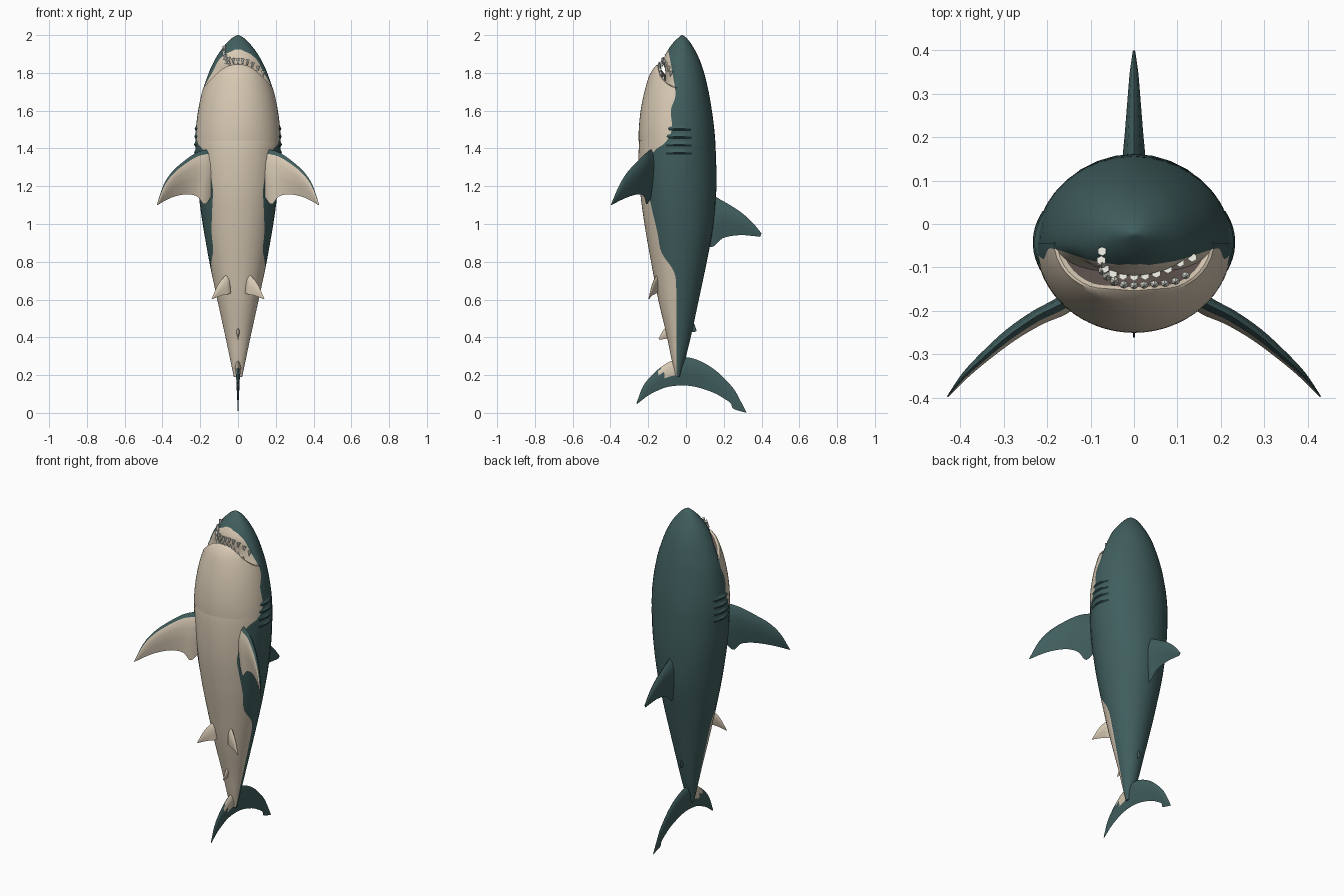
import bpy, bmesh, math
from mathutils import Vector, Matrix

if "Cube" in bpy.data.objects:
    bpy.data.objects.remove(bpy.data.objects["Cube"])


def material(name, rgb):
    m = bpy.data.materials.new(name)
    m.diffuse_color = (*rgb, 1)
    m.use_nodes = True
    m.node_tree.nodes["Principled BSDF"].inputs["Base Color"].default_value = m.diffuse_color
    return m


TEAL = material("dark teal skin", (0.052, 0.112, 0.112))
TAN = material("pale belly", (0.68, 0.58, 0.45))
DARK = material("gill shadow", (0.012, 0.03, 0.032))
WHITE = material("tooth white", (0.8, 0.8, 0.74))
MOUTH = material("mouth inside", (0.12, 0.09, 0.08))
MATS = [TEAL, TAN, DARK, WHITE, MOUTH]


def interp(rows, t):
    """Smooth interpolation through rows of (key, values...)."""
    n = len(rows)
    i = max([k for k in range(n - 1) if rows[k][0] <= t] or [0])
    a, b = rows[i], rows[i + 1]
    h = b[0] - a[0]
    u = min(max((t - a[0]) / h, 0), 1)

    def slope(k, c):
        p, q = rows[max(k - 1, 0)], rows[min(k + 1, n - 1)]
        return (q[c] - p[c]) / (q[0] - p[0])

    return [(2*u**3 - 3*u*u + 1) * a[c] + (3*u*u - 2*u**3) * b[c]
            + h * ((u**3 - 2*u*u + u) * slope(i, c) + (u**3 - u*u) * slope(i + 1, c))
            for c in range(1, len(a))]


def finish(bm, name, mirror=False, angle=40):
    bmesh.ops.recalc_face_normals(bm, faces=bm.faces)
    me = bpy.data.meshes.new(name)
    bm.to_mesh(me)
    bm.free()
    for m in MATS:
        me.materials.append(m)
    ob = bpy.data.objects.new(name, me)
    bpy.context.collection.objects.link(ob)
    if mirror:
        ob.modifiers.new("mirror", 'MIRROR')
    bpy.ops.object.select_all(action='DESELECT')
    ob.select_set(True)
    bpy.context.view_layer.objects.active = ob
    bpy.ops.object.shade_smooth_by_angle(angle=math.radians(angle))
    return ob


def grid(rows, color, name, closed=False, caps=False, **kw):
    """Skin a list of point rows; color(i, j, centre) gives the material index."""
    bm = bmesh.new()
    vs = [[bm.verts.new(p) for p in r] for r in rows]
    n = len(rows[0])
    for i in range(len(rows) - 1):
        for j in range(n if closed else n - 1):
            k = (j + 1) % n
            f = bm.faces.new((vs[i][j], vs[i][k], vs[i + 1][k], vs[i + 1][j]))
            f.material_index = color(i, j, f.calc_center_median())
    if caps:
        bm.faces.new(vs[0])
        bm.faces.new(vs[-1])
    return finish(bm, name, **kw)


# Body profile: z, half width, back y, front y
BODY = [(.19, .022, -.033, -.055), (.3, .045, 0, -.08), (.4, .066, .025, -.1),
        (.6, .11, .068, -.147), (.8, .152, .11, -.185), (1, .187, .147, -.22),
        (1.2, .213, .161, -.245), (1.4, .225, .157, -.25), (1.5, .222, .15, -.235),
        (1.6, .21, .137, -.18), (1.7, .189, .12, -.13), (1.8, .155, .096, -.108),
        (1.86, .128, .076, -.121), (1.9, .105, .058, -.107), (1.95, .067, .03, -.076),
        (1.985, .032, .003, -.042), (2, .004, -.018, -.024)]
MIDDLE = [(.19, -.044), (1.5, -.045), (1.8, -.04), (2, -.021)]
# Height of the colour border
BORDER = [(.19, -.05), (.3, -.05), (.7, -.053), (.76, -.07), (.85, -.13), (.95, -.15),
          (1.1, -.185), (1.2, -.2), (1.38, -.175), (1.43, -.11), (1.5, -.075), (1.6, -.08),
          (1.68, -.056), (1.8, -.072), (1.9, -.09), (1.93, -.098), (2, -.1)]
JAW = [(1.42, -.25), (1.5, -.25), (1.6, -.24), (1.7, -.22), (1.8, -.188), (1.85, -.15)]


def skin(z, a, jaw=False, scale=1.0, off=0.0):
    w, back, front = interp(BODY, z)
    mid = interp(MIDDLE, z)[0]
    if jaw:
        front = interp(JAW, z)[0]
        w += .001
    s = math.sin(a)
    d = back - mid if s > 0 else mid - front
    return Vector(((w * scale + off) * math.cos(a), mid + (d * scale + off) * s, z))


def border(z, jaw=False):
    front = interp(JAW if jaw else BODY, z)[-1]
    mid = interp(MIDDLE, z)[0]
    s = (interp(BORDER, z)[0] - mid) / (mid - front)
    return math.asin(max(-.985, min(s, -.02)))


def flip(p):
    return Vector((-p.x, p.y, p.z))


# Body, ring vertices follow the colour border
NB, NK = 9, 12
H = math.pi / 2
zs = [.19 + 1.71 * i / 68 for i in range(69)] + [1.915, 1.925, 1.94, 1.955, 1.97, 1.98, 1.988, 1.995, 2]
rings = []
for z in zs:
    ab = border(z)
    angs = [-H + (ab + H) * j / NB for j in range(NB)] + [ab + (H - ab) * j / NK for j in range(NK + 1)]
    half = [skin(z, a) for a in angs]
    rings.append(half + [flip(p) for p in half[-2:0:-1]])
N = len(rings[0])
grid(rings, lambda i, j, c: 1 if (j < NB or j >= N - NB) and c.z < 1.925 else 0,
     "body", closed=True, caps=True)


# Lower jaw and throat with an arched lip
def lip(a):
    return 1.84 - .12 * math.cos(a) ** 3


rows = []
steps = [(k / 16, 1, 0) for k in range(17)] + [(1, .96, .004), (1, .9, -.004), (1, .6, -.05)]
for t, sc, dz in steps:
    ab = border(1.44 + .28 * t, True)
    angs = [0, ab / 2] + [ab + (-H - ab) * j / 12 for j in range(13)]
    half = []
    for a in angs:
        p = skin(1.44 + t * (lip(a) - 1.44), a, True, sc)
        p.z += dz
        half.append(p)
    rows.append(half + [flip(p) for p in half[-2::-1]])
M = len(rows[0])
grid(rows, lambda i, j, c: 4 if i > 17 else (0 if j < 2 or j >= M - 3 else 1), "lower_jaw")

# Teeth, upper and lower rows
bm = bmesh.new()
for k in range(11):
    a = -H + math.radians(-55 + 11 * k)
    low = skin(lip(a), a, True, .88) + Vector((0, 0, .004))
    up = skin(lip(a) + .02, a, False, 1.04)
    for p, tilt in ((low, 0), (up, math.pi - .25)):
        bmesh.ops.create_cone(bm, segments=6, radius1=.011, radius2=0, depth=.032, cap_ends=True,
                              matrix=Matrix.Translation(p) @ Matrix.Rotation(tilt, 4, 'X'))
for f in bm.faces:
    f.material_index = 3
finish(bm, "teeth", angle=30)

# Gill flaps with dark slits
for g in range(4):
    zc = 1.505 - .042 * g
    rows = []
    for dz, off in ((.02, -.002), (0, .008), (-.012, 0.0015)):
        rows.append([skin(zc + dz, -.3 + .68 * j / 10,
                          off=off * math.sin(math.pi * (j + .6) / 11.2)) for j in range(11)])
    grid(rows, lambda i, j, c: 2 if i else 0, "gill_slit", mirror=True)


# Fins: stations of leading point, trailing point, half thickness
US, HS = (0, .08, .3, .6, 1), (0, .6, 1, .7, 0)


def fin(name, stations, normal, color, sub=4, mirror=False):
    n = Vector(normal).normalized()
    table = [(i, *s) for i, s in enumerate(stations)]
    rows = []
    for k in range((len(table) - 1) * sub + 1):
        v = interp(table, k / sub)
        lead, trail, th = Vector(v[:3]), Vector(v[3:6]), v[6]
        side = [lead.lerp(trail, u) + n * h * th for u, h in zip(US, HS)]
        under = [lead.lerp(trail, u) - n * h * th for u, h in zip(US, HS)]
        rows.append(side + under[3:0:-1])
    return grid(rows, color, name, closed=True, caps=True, mirror=mirror, angle=50)


def flat(pts):
    """Stations in the middle plane from (lead y, z, trail y, z, thickness)."""
    return [(0, a, b, 0, c, d, t) for a, b, c, d, t in pts]


teal = lambda i, j, c: 0
tan = lambda i, j, c: 1

fin("pectoral_fin", [(.11, -.14, 1.4, .11, -.16, 1.2, .022),
                     (.165, -.182, 1.395, .172, -.205, 1.105, .022),
                     (.225, -.213, 1.375, .215, -.222, 1.145, .019),
                     (.29, -.258, 1.33, .27, -.25, 1.157, .016),
                     (.35, -.31, 1.275, .33, -.295, 1.147, .012),
                     (.395, -.353, 1.205, .38, -.343, 1.127, .008),
                     (.43, -.398, 1.1, .426, -.395, 1.1, .002)],
    (.62, .78, 0), lambda i, j, c: 1 if 4 <= j <= 6 else 0, mirror=True)

fin("pelvic_fin", [(.05, -.13, .74, .035, -.12, .66, .012),
                   (.065, -.155, .73, .042, -.158, .632, .011),
                   (.105, -.178, .68, .085, -.178, .622, .008),
                   (.14, -.198, .603, .134, -.195, .603, .002)],
    (.65, .76, 0), tan, mirror=True)

fin("dorsal_fin", flat([(.1, 1.19, .08, .9, .03), (.165, 1.14, .138, .878, .026),
                        (.22, 1.108, .195, .925, .021), (.29, 1.063, .28, .941, .015),
                        (.35, 1.01, .34, .938, .01), (.4, .95, .392, .932, .003)]),
    (1, 0, 0), teal)

fin("rear_dorsal_fin", flat([(.02, .5, .01, .44, .008), (.04, .48, .022, .428, .007),
                             (.056, .435, .052, .43, .002)]), (1, 0, 0), teal)

fin("anal_fin", flat([(-.09, .46, -.08, .4, .009), (-.118, .44, -.105, .392, .008),
                      (-.146, .392, -.142, .388, .002)]), (1, 0, 0), tan)

# Tail fin from lower tip to upper tip, pale patch beside the body
fin("tail_fin", flat([(-.262, .052, -.258, .048, .002), (-.225, .145, -.2, .092, .006),
                      (-.165, .215, -.15, .118, .01), (-.1, .264, -.1, .137, .014),
                      (-.04, .288, -.035, .145, .016), (.01, .294, .02, .143, .016),
                      (.08, .272, .08, .13, .013), (.15, .23, .15, .105, .01),
                      (.21, .175, .2, .077, .008), (.25, .13, .238, .05, .006),
                      (.275, .09, .25, .022, .004), (.32, .002, .314, .002, .001)]),
    (1, 0, 0), lambda i, j, c: 1 if -.14 < c.y < -.05 and c.z > .2 else 0)
